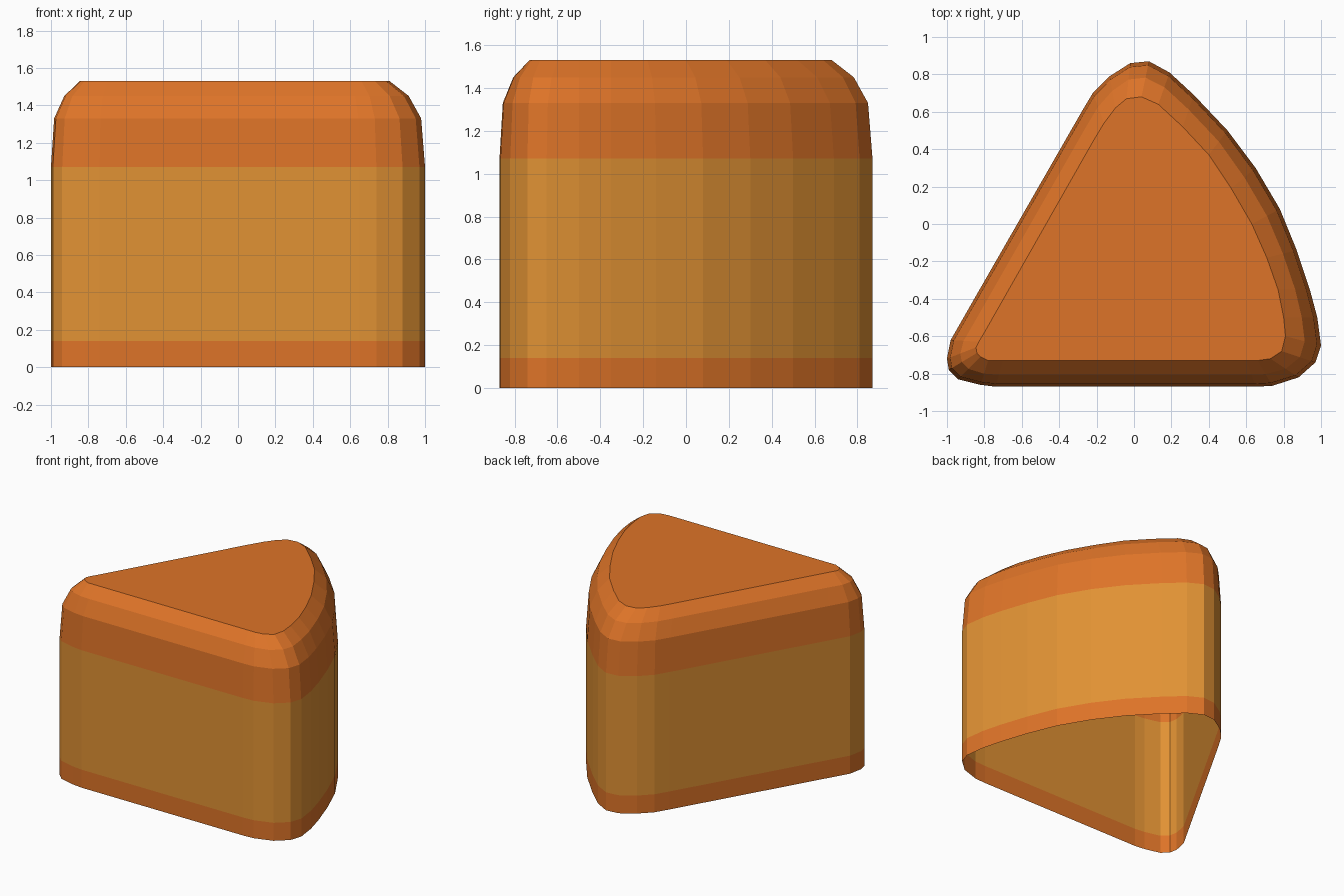
import bpy, bmesh
from mathutils import Vector

if "Cube" in bpy.data.objects:
    bpy.data.objects.remove(bpy.data.objects["Cube"])


def material(name, rgb):
    m = bpy.data.materials.new(name)
    m.diffuse_color = (*rgb, 1)
    m.use_nodes = True
    m.node_tree.nodes["Principled BSDF"].inputs["Base Color"].default_value = m.diffuse_color
    return m


# Outline of the walls and of the smaller flat top, matched point for point
WALL = [(-.74, -.87), (.65, -.87), (.74, -.865), (.88, -.82), (.97, -.74),
        (1, -.65), (.98, -.5), (.94, -.35), (.87, -.14), (.78, .08),
        (.65, .3), (.5, .5), (.32, .69), (.19, .81), (.08, .87),
        (-.02, .86), (-.13, .79), (-.22, .7), (-.28, .6), (-.9, -.48),
        (-.98, -.62), (-1, -.72), (-.99, -.78), (-.94, -.83), (-.82, -.86)]
TOP = [(-.7, -.73), (.6, -.73), (.66, -.73), (.73, -.72), (.79, -.68),
       (.81, -.6), (.8, -.5), (.77, -.35), (.71, -.18), (.63, 0),
       (.52, .19), (.4, .37), (.26, .52), (.13, .64), (.04, .68),
       (-.04, .67), (-.1, .62), (-.16, .54), (-.22, .44), (-.8, -.58),
       (-.83, -.63), (-.845, -.66), (-.84, -.69), (-.82, -.71), (-.78, -.73)]

# Rings going up: height and blend from wall outline to top outline
RINGS = [(0, 0), (.14, 0), (1.07, 0), (1.33, .11), (1.45, .46), (1.53, 1)]

bm = bmesh.new()
loops = [[bm.verts.new(Vector(a).lerp(Vector(b), t).to_3d() + Vector((0, 0, z)))
          for a, b in zip(WALL, TOP)] for z, t in RINGS]

# Walls and rounded shoulder; the band between rings 1 and 2 is amber
n = len(WALL)
for r in range(len(RINGS) - 1):
    for i in range(n):
        j = (i + 1) % n
        f = bm.faces.new((loops[r][i], loops[r][j], loops[r + 1][j], loops[r + 1][i]))
        f.material_index = 1 if r == 1 else 0

# Flat lid; the underside stays open
bm.faces.new(loops[-1])

mesh = bpy.data.meshes.new("wedge_shell")
bm.to_mesh(mesh)
bm.free()
mesh.materials.append(material("orange", (.73, .174, .021)))
mesh.materials.append(material("amber", (.753, .287, .034)))
bpy.context.collection.objects.link(bpy.data.objects.new("wedge_shell", mesh))
